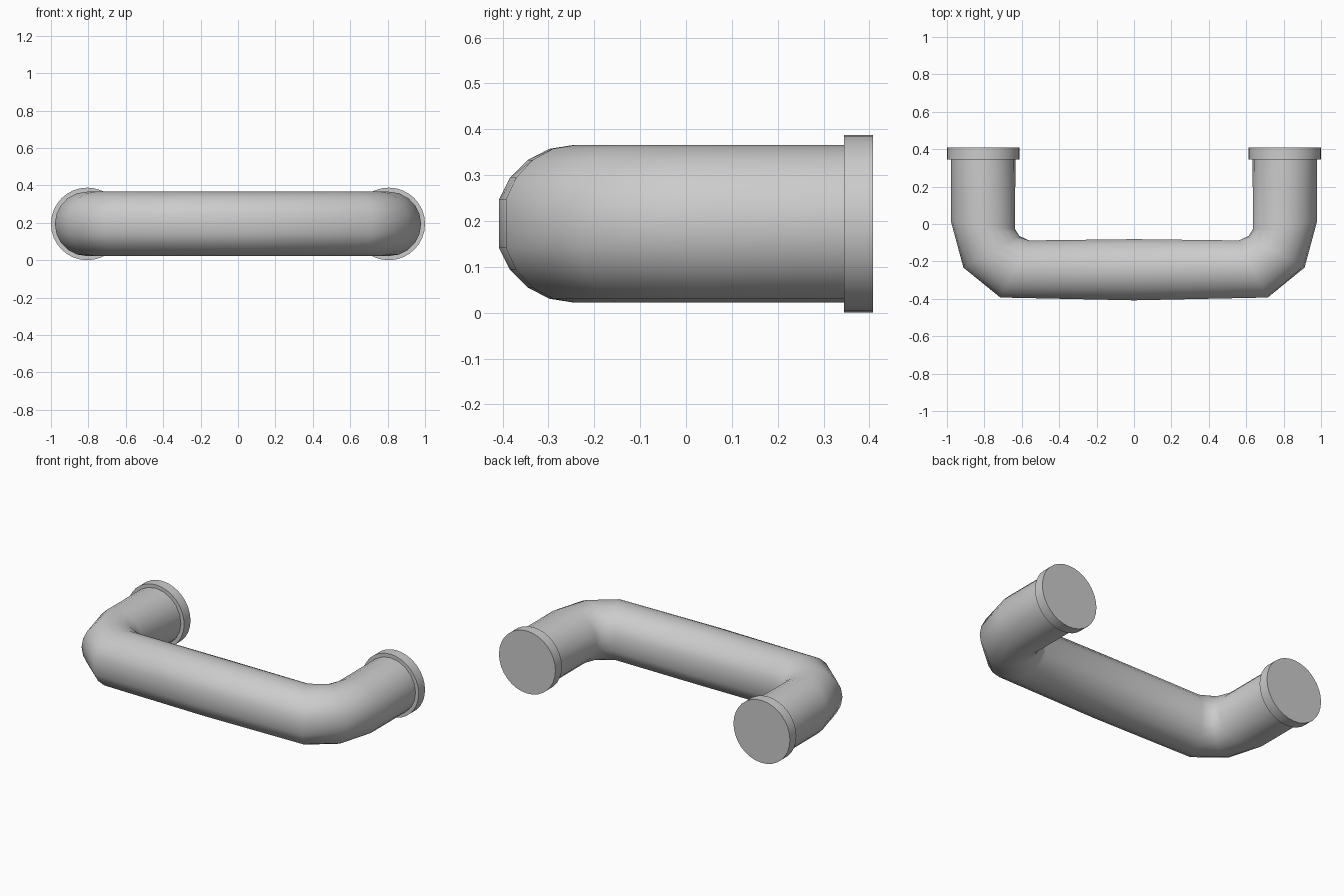
import bpy, bmesh, math

if "Cube" in bpy.data.objects:
    bpy.data.objects.remove(bpy.data.objects["Cube"])

ZC, R, SIDES = 0.194, 0.172, 20
LEG_X = 0.806
FLAT = math.cos(math.pi * 2 / SIDES)

# Rings of the bent tube: outer point, inner point (x, y), flattened at the extremes?
half = [((-0.979, 0.38), (-0.634, 0.38), False),
        ((-0.979, 0.015), (-0.636, -0.027), False),
        ((-0.912, -0.233), (-0.613, -0.064), False),
        ((-0.715, -0.393), (-0.56, -0.088), True)]
centre = [((0, -0.408), (0, -0.081), True)]
mirrored = [((-o[0], o[1]), (-i[0], i[1]), f) for o, i, f in reversed(half)]


def finish(bm, name):
    bmesh.ops.recalc_face_normals(bm, faces=bm.faces)
    me = bpy.data.meshes.new(name)
    bm.to_mesh(me)
    bm.free()
    ob = bpy.data.objects.new(name, me)
    bpy.context.collection.objects.link(ob)
    bpy.ops.object.select_all(action='DESELECT')
    ob.select_set(True)
    bpy.context.view_layer.objects.active = ob
    bpy.ops.object.shade_smooth_by_angle(angle=math.radians(40))
    return ob


# Handle tube, lofted through the rings
bm = bmesh.new()
rings = []
for o, i, flat in half + centre + mirrored:
    ring = []
    for k in range(SIDES):
        a = 2 * math.pi * k / SIDES
        c = math.cos(a)
        if flat:
            c = max(-1, min(1, c / FLAT))
        ring.append(bm.verts.new(((o[0] + i[0]) / 2 + c * (o[0] - i[0]) / 2,
                                  (o[1] + i[1]) / 2 + c * (o[1] - i[1]) / 2,
                                  ZC + R * math.sin(a))))
    rings.append(ring)
for a, b in zip(rings, rings[1:]):
    for k in range(SIDES):
        n = (k + 1) % SIDES
        bm.faces.new((a[k], a[n], b[n], b[k]))
bm.faces.new(rings[0])
bm.faces.new(rings[-1])
finish(bm, "handle_tube")

# Mounting flanges at the two ends
for side, name in ((-1, "left_flange"), (1, "right_flange")):
    bm = bmesh.new()
    bmesh.ops.create_cone(bm, cap_ends=True, segments=32,
                          radius1=0.194, radius2=0.194, depth=0.063)
    ob = finish(bm, name)
    ob.rotation_euler = (math.pi / 2, 0, 0)
    ob.location = (side * LEG_X, 0.3765, ZC)
